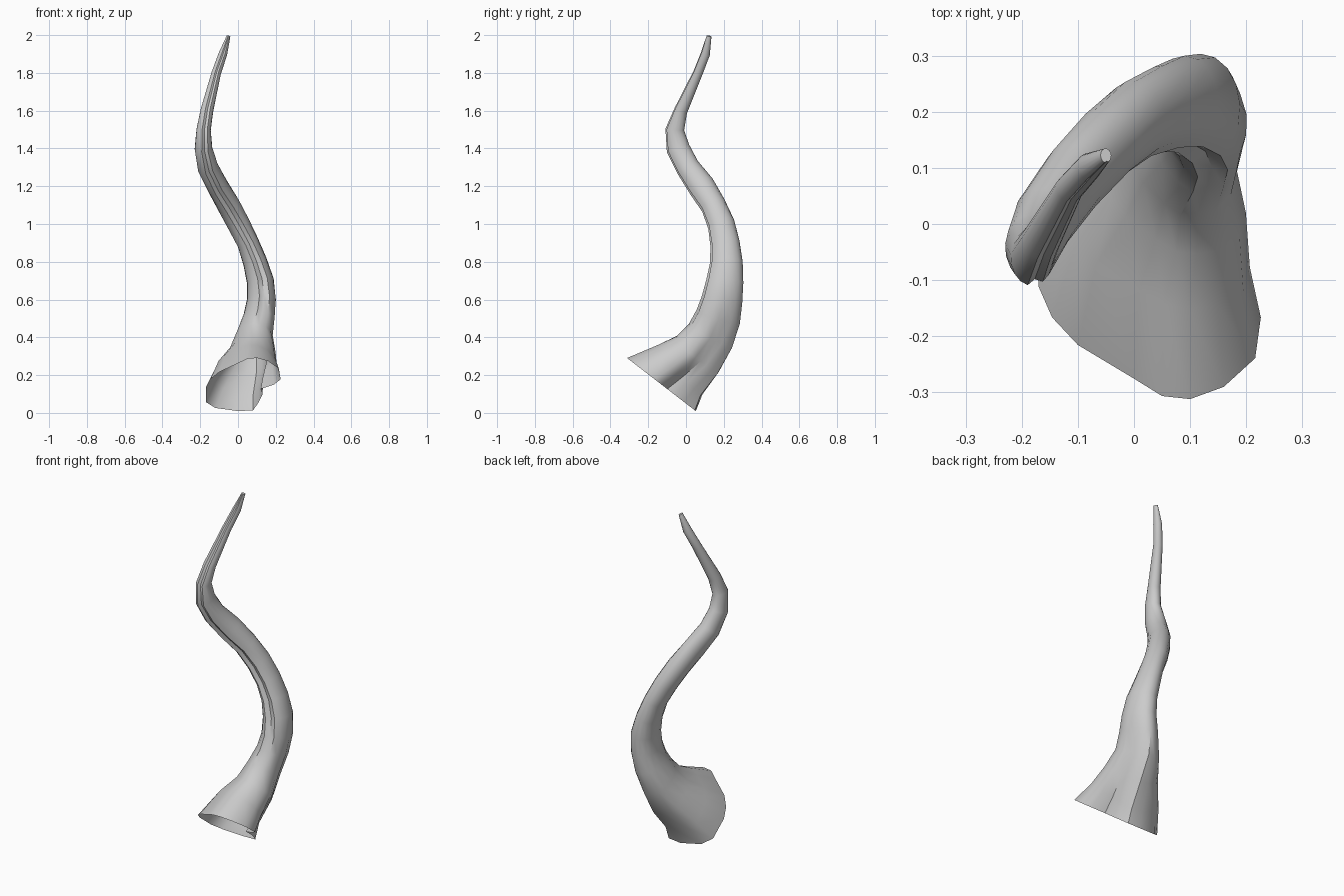
import bpy, bmesh, math
from mathutils import Vector

if "Cube" in bpy.data.objects:
    bpy.data.objects.remove(bpy.data.objects["Cube"])

# Flared mouth outline (unit cross-section), with its folded notch
MOUTH = [(-1, .1), (-1, .66), (-.75, .88), (-.15, 1), (.25, .97), (.4, .66),
         (.5, .36), (.45, .17), (.8, 0), (.98, -.2), (.93, -.6), (.65, -.88),
         (.35, -1), (.1, -.97), (-.15, -.8), (-.65, -.47), (-.88, -.2)]
N = len(MOUTH)
GROOVE = 12  # side that carries the long crease up the horn

# Stations along the spine: x, y, z, half width, half depth
SPINE = [
    (.03, -.13, .15, .20, .23), (.045, -.03, .23, .168, .178),
    (.075, .06, .31, .13, .15), (.088, .13, .41, .10, .133),
    (.113, .17, .51, .085, .122), (.125, .19, .60, .078, .11),
    (.118, .205, .70, .072, .099), (.09, .213, .80, .064, .087),
    (.053, .205, .90, .058, .079), (.003, .185, 1.0, .06, .073),
    (-.05, .143, 1.1, .061, .068), (-.108, .08, 1.2, .056, .073),
    (-.16, .008, 1.3, .055, .064), (-.183, -.043, 1.4, .047, .063),
    (-.182, -.06, 1.5, .038, .05), (-.165, -.028, 1.6, .034, .036),
    (-.115, .063, 1.8, .025, .026), (-.08, .102, 1.9, .023, .025),
    (-.05, .122, 1.995, .01, .013)]


def section(i):
    """Unit outline: the mouth shape fades into a creased circle."""
    w = max(0, 1 - i / 6)
    crease = min(1, i / 5)
    pts = []
    for k, (mu, mv) in enumerate(MOUTH):
        a = math.radians(174 - 360 * k / N)
        r = 1 - .22 * crease if k == GROOVE else 1
        pts.append((w * mu + (1 - w) * r * math.cos(a),
                    w * mv + (1 - w) * r * math.sin(a)))
    return pts


# Horn: rings set square to the spine, bridged into one skin
bm = bmesh.new()
centers = [Vector(s[:3]) for s in SPINE]
rings = []
for i, (x, y, z, hw, hd) in enumerate(SPINE):
    if i == 0:
        t = Vector((0, .61, .79))
    else:
        t = centers[min(i + 1, len(SPINE) - 1)] - centers[i - 1]
    t.normalize()
    u = (Vector((1, 0, 0)) - t * t.x).normalized()
    v = t.cross(u)
    rings.append([bm.verts.new(centers[i] + u * (p * hw) + v * (q * hd))
                  for p, q in section(i)])
for a, b in zip(rings, rings[1:]):
    for k in range(N):
        j = (k + 1) % N
        bm.faces.new((a[k], b[k], b[j], a[j]))
bm.faces.new(rings[-1])  # closed tip; the mouth stays open
bmesh.ops.recalc_face_normals(bm, faces=bm.faces)

mesh = bpy.data.meshes.new("horn")
bm.to_mesh(mesh)
bm.free()
horn = bpy.data.objects.new("horn", mesh)
bpy.context.collection.objects.link(horn)
bpy.context.view_layer.objects.active = horn
horn.select_set(True)
bpy.ops.object.shade_smooth_by_angle(angle=math.radians(45))
